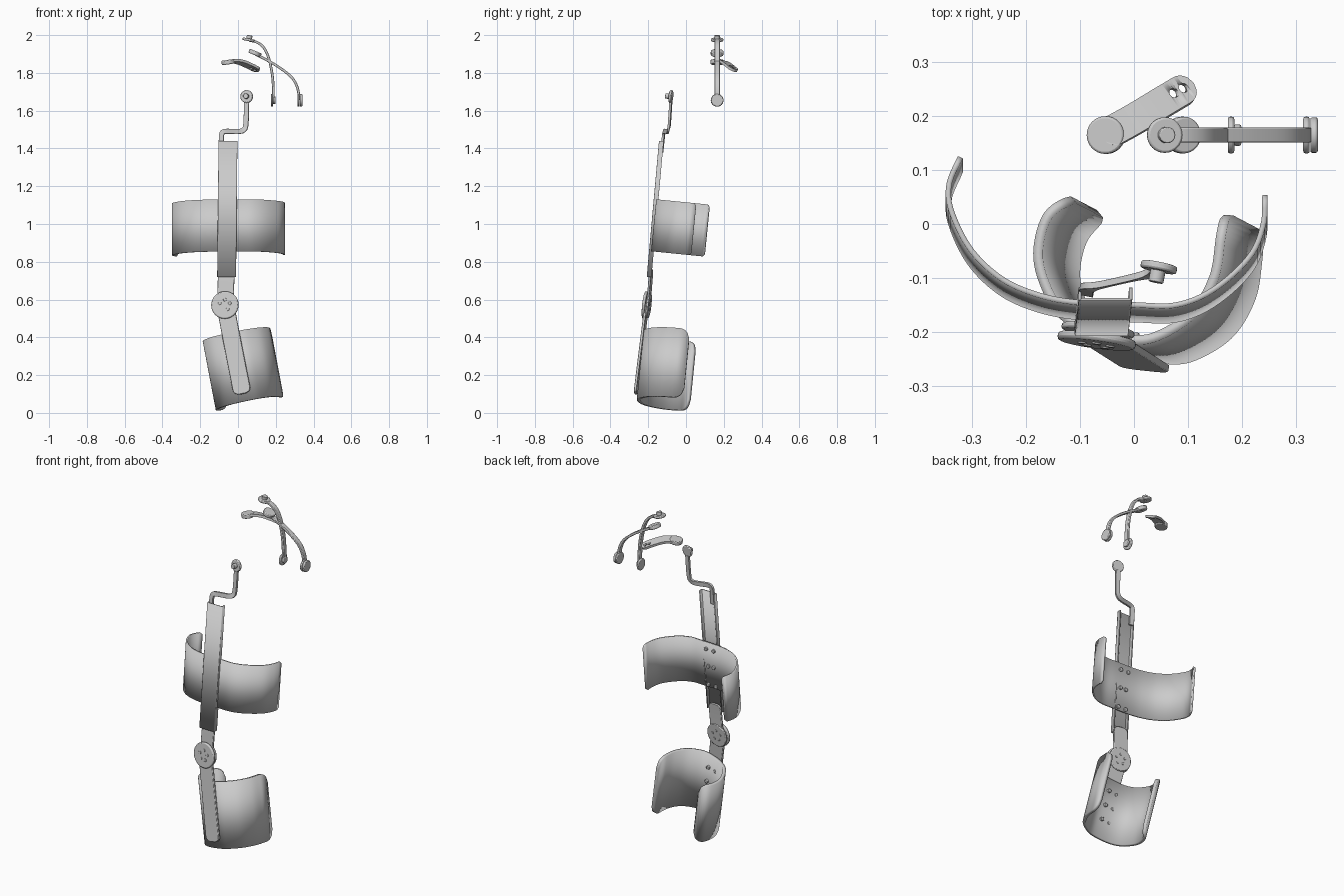
import bpy, bmesh, math
from mathutils import Vector as V

if "Cube" in bpy.data.objects:
    bpy.data.objects.remove(bpy.data.objects["Cube"])

grey = bpy.data.materials.new("light_grey")
grey.use_nodes = True
grey.diffuse_color = (0.6, 0.6, 0.6, 1)
grey.node_tree.nodes["Principled BSDF"].inputs["Base Color"].default_value = (0.6, 0.6, 0.6, 1)


def finish(name, bm, bevel=0.0):
    bmesh.ops.recalc_face_normals(bm, faces=bm.faces)
    mesh = bpy.data.meshes.new(name)
    bm.to_mesh(mesh)
    bm.free()
    ob = bpy.data.objects.new(name, mesh)
    bpy.context.collection.objects.link(ob)
    mesh.materials.append(grey)
    bpy.ops.object.select_all(action="DESELECT")
    ob.select_set(True)
    bpy.context.view_layer.objects.active = ob
    bpy.ops.object.shade_smooth_by_angle(angle=math.radians(35))
    if bevel:
        mod = ob.modifiers.new("soft_edge", "BEVEL")
        mod.width, mod.segments, mod.limit_method = bevel, 2, "ANGLE"
    return ob


def resample(points, n, smooth=True):
    """Evenly spaced points along a polyline or a Catmull-Rom curve."""
    p = [V(q) for q in points]
    p = [2 * p[0] - p[1]] + p + [2 * p[-1] - p[-2]]
    dense = []
    for a, b, c, d in zip(p, p[1:], p[2:], p[3:]):
        for i in range(30):
            t = i / 30
            if smooth:
                dense.append(0.5 * (2 * b + (c - a) * t + (2 * a - 5 * b + 4 * c - d) * t * t
                                    + (3 * b - a - 3 * c + d) * t ** 3))
            else:
                dense.append(b.lerp(c, t))
    dense.append(p[-2])
    dist = [0.0]
    for a, b in zip(dense, dense[1:]):
        dist.append(dist[-1] + (b - a).length)
    out, k = [], 0
    for i in range(n + 1):
        s = dist[-1] * i / n
        while k < len(dist) - 2 and dist[k + 1] < s:
            k += 1
        out.append(dense[k].lerp(dense[k + 1], (s - dist[k]) / (dist[k + 1] - dist[k])))
    return out, dist[-1]


def shrink(d, r):
    """Inset that rounds a corner of radius r at distance d from an end."""
    return r - math.sqrt(max(0, r * r - (r - d) ** 2)) if d < r else 0.0


def bar(name, points, flat, thick, width, corner=0.0, n=40, bevel=0.003, smooth=True):
    """Rectangular bar swept along points; flat is the direction of its thickness."""
    pts, length = resample(points, n, smooth)
    bm, rings = bmesh.new(), []
    for i, p in enumerate(pts):
        tangent = (pts[min(i + 1, n)] - pts[max(i - 1, 0)]).normalized()
        side = tangent.cross(V(flat)).normalized()
        up = side.cross(tangent)
        d = min(i, n - i) * length / n
        h = width / 2 - (shrink(d, corner) if corner else 0)
        rings.append([bm.verts.new(p + side * h * a + up * thick / 2 * b)
                      for a, b in ((-1, -1), (1, -1), (1, 1), (-1, 1))])
    for r, s in zip(rings, rings[1:]):
        for j in range(4):
            bm.faces.new((r[j], r[(j + 1) % 4], s[(j + 1) % 4], s[j]))
    bm.faces.new(rings[0])
    bm.faces.new(rings[-1])
    return finish(name, bm, bevel)


def disc(name, centre, normal, radius, depth, bevel=0.004, sides=32):
    bm = bmesh.new()
    bmesh.ops.create_cone(bm, cap_ends=True, segments=sides, radius1=radius, radius2=radius, depth=depth)
    bm.transform(V(normal).to_track_quat("Z", "Y").to_matrix().to_4x4())
    bmesh.ops.translate(bm, verts=bm.verts, vec=V(centre))
    return finish(name, bm, bevel)


def sheet(name, profile, top, down, height, thick, corner, n=70, smooth=True):
    """Bent sheet: a top profile (x, y) dropped along down; top(x, y) gives its height."""
    pts, length = resample([(x, y, top(x, y)) for x, y in profile], n, smooth)
    bm, cols = bmesh.new(), []
    for i, p in enumerate(pts):
        inset = shrink(min(i, n - i) * length / n, corner)
        cols.append([bm.verts.new(p + V(down) * w) for w in (inset, height - inset)])
    for a, b in zip(cols, cols[1:]):
        bm.faces.new((a[0], b[0], b[1], a[1]))
    ob = finish(name, bm)
    mod = ob.modifiers.new("thickness", "SOLIDIFY")
    mod.thickness, mod.offset = thick, 0
    return ob


# Thigh channel and cuff
sheet("thigh_channel", [(-0.1, -0.118), (-0.1, -0.14), (-0.006, -0.14), (-0.006, -0.118)],
      lambda x, y: 1.44, (-0.01, -0.09, -1), 0.72, 0.006, 0.0, n=138, smooth=False)
sheet("thigh_cuff",
      [(-0.322, 0.125), (-0.343, 0.074), (-0.339, 0.025), (-0.304, -0.046), (-0.248, -0.1),
       (-0.183, -0.13), (-0.11, -0.145), (0, -0.15), (0.08, -0.15), (0.15, -0.12),
       (0.215, -0.06), (0.24, 0), (0.243, 0.055)],
      lambda x, y: 1.115 - 0.1 * y, (0, -0.1, -1), 0.275, 0.01, 0.012)
for z, gap in ((1.09, 0.025), (0.985, 0.018), (0.87, 0.025)):
    for s in (-1, 1):
        disc("thigh_rivet", (-0.055 + s * gap, -0.143 + 0.1 * (z - 1.13), z), (0, 1, -0.1), 0.011, 0.016, 0.002, 16)

# Hinge
hinge = V((-0.068, -0.207, 0.57))
face = V((-0.13, -1, 0.11)).normalized()
bar("thigh_neck", [(-0.06, -0.183, 0.76), (-0.064, -0.19, 0.68), (-0.068, -0.2, 0.54)],
    face, 0.012, 0.088, 0.03)
disc("hinge_back", hinge - face * 0.01, face, 0.068, 0.012)
disc("hinge_front", hinge + face * 0.009, face, 0.073, 0.016, 0.006, 40)
across = V((0, 0, 1)).cross(face).normalized()
for i in range(5):
    a = math.tau * i / 5 + 0.3
    spot = hinge + across * 0.028 * math.cos(a) + face.cross(across) * 0.028 * math.sin(a)
    disc("hinge_screw", spot + face * 0.017, face, 0.009, 0.006, 0.001, 12)
    disc("hinge_screw_back", spot - face * 0.016, face, 0.007, 0.006, 0.001, 12)

# Shin strut and cuff
bar("shin_strut", [(-0.073, -0.204, 0.6), (-0.025, -0.235, 0.35), (0.024, -0.266, 0.1)],
    face, 0.014, 0.094, 0.03, n=60)
sheet("shin_cuff",
      [(-0.122, 0.05), (-0.162, 0.012), (-0.178, -0.05), (-0.168, -0.105), (-0.135, -0.165),
       (-0.08, -0.2), (0, -0.215), (0.05, -0.205), (0.11, -0.165), (0.148, -0.1),
       (0.16, -0.03), (0.165, 0.022)],
      lambda x, y: 0.412 + 0.2 * x - 0.1 * y, (0.19, -0.1, -1), 0.365, 0.018, 0.055)
for z in (0.35, 0.26, 0.17):
    for s in (-1, 1):
        x = -0.068 + (0.57 - z) * 0.196 + s * 0.024
        disc("shin_rivet", (x, -0.207 + 0.1 * (z - 0.41), z + s * 0.005), (0, 1, -0.1), 0.011, 0.022, 0.002, 16)

# Cranked rod above the channel
bar("cranked_rod",
    [(-0.088, -0.128, 1.38), (-0.088, -0.121, 1.45), (-0.086, -0.118, 1.475), (-0.07, -0.115, 1.49),
     (0.005, -0.098, 1.49), (0.032, -0.092, 1.5), (0.042, -0.088, 1.53), (0.046, -0.08, 1.65)],
    (-0.2, -1, 0.1), 0.012, 0.026, n=60)
pivot, aim = V((0.046, -0.08, 1.675)), V((-0.2, -1, 0.1)).normalized()
disc("rod_head", pivot, aim, 0.034, 0.014)
disc("rod_knob", pivot + aim * 0.016, aim, 0.014, 0.026, 0.002, 20)

# Curved arms with round pads
Y = 0.165
bar("high_arm", [(0.06, Y, 1.972), (0.1, Y, 1.962), (0.135, Y, 1.935), (0.162, Y, 1.88),
                 (0.18, Y, 1.8), (0.187, Y, 1.72), (0.187, Y, 1.645)], (0, 1, 0), 0.028, 0.014)
disc("high_arm_head", (0.057, Y, 1.975), (0.2, 0, 1), 0.033, 0.014)
disc("high_arm_knob", (0.06, Y, 1.987), (0.2, 0, 1), 0.015, 0.024, 0.002, 20)
disc("high_arm_pad", (0.18, Y, 1.655), (1, 0, 0), 0.034, 0.012)
disc("high_arm_pad_cap", (0.192, Y, 1.655), (1, 0, 0), 0.02, 0.014)

bar("long_arm", [(0.09, Y, 1.9), (0.14, Y, 1.875), (0.22, Y, 1.828), (0.285, Y, 1.775),
                 (0.315, Y, 1.72), (0.325, Y, 1.655)], (0, 1, 0), 0.028, 0.014)
disc("long_arm_head", (0.09, Y, 1.905), (0.42, 0, 1), 0.034, 0.022)
disc("long_arm_pad", (0.32, Y, 1.655), (1, 0, 0), 0.034, 0.012)
disc("long_arm_pad_cap", (0.334, Y, 1.655), (1, 0, 0), 0.033, 0.014)

# Short paddle with two holes
disc("paddle_head", (-0.052, Y, 1.857), (-0.15, 0, 1), 0.035, 0.024)
paddle = bar("paddle", [(-0.06, 0.161, 1.86), (0, 0.194, 1.86), (0.055, 0.227, 1.84), (0.109, 0.259, 1.812)],
             (-0.2, 0.1, 1), 0.014, 0.058, 0.028, n=60, bevel=0.0)
for x, y in ((0.072, 0.242), (0.093, 0.253)):
    cutter = disc("hole_cutter", (x, y, 1.83), (0.4, 0.2, 1), 0.009, 0.12, 0.0, 20)
    mod = paddle.modifiers.new("hole", "BOOLEAN")
    mod.operation, mod.object = "DIFFERENCE", cutter
    bpy.context.view_layer.objects.active = paddle
    bpy.ops.object.modifier_apply(modifier=mod.name)
    bpy.data.objects.remove(cutter)
